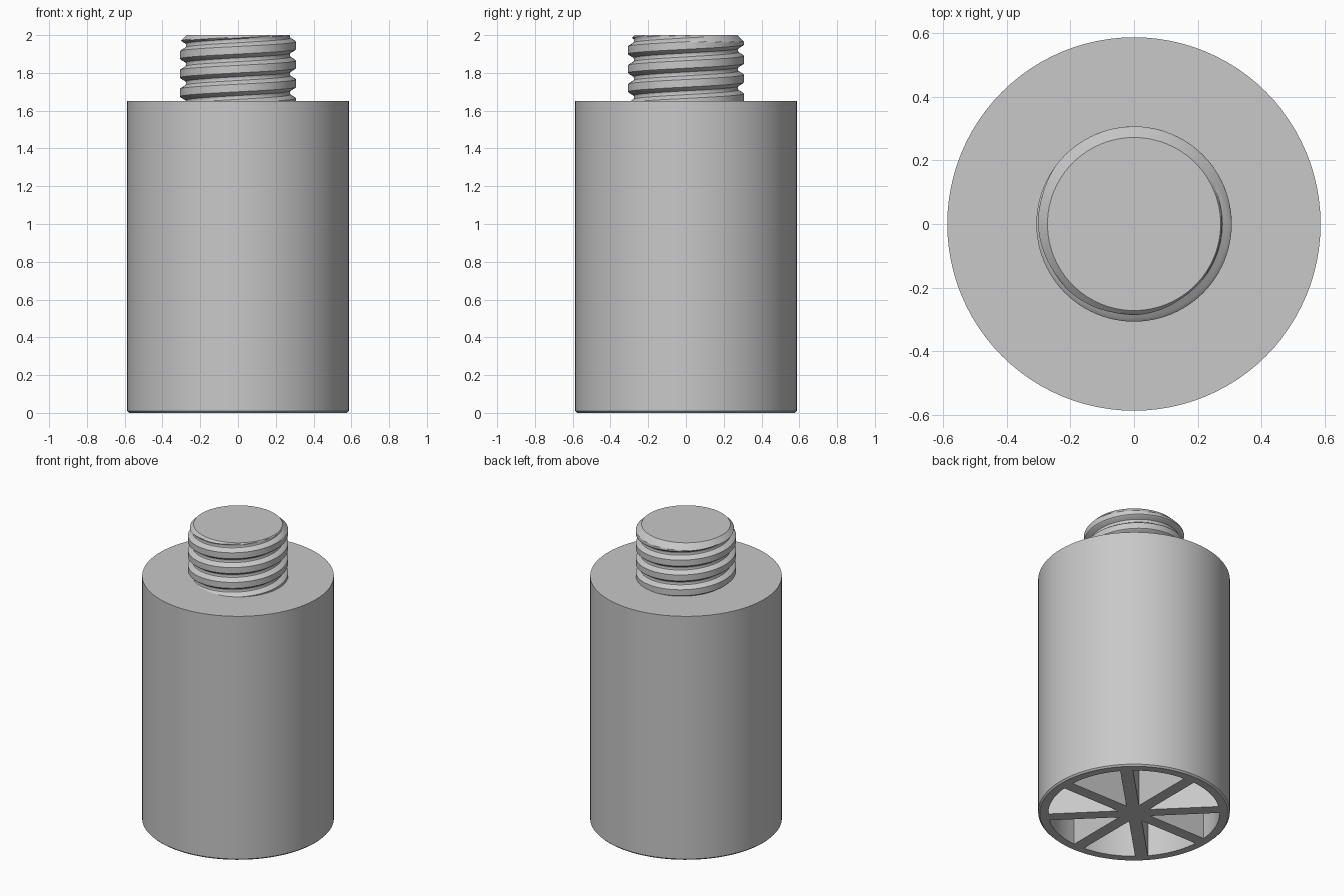
import bpy, bmesh
from math import sin, cos, asin, pi, radians

cube = bpy.data.objects.get("Cube")
if cube:
    bpy.data.objects.remove(cube, do_unlink=True)

SEG = 96
BODY_R, BODY_TOP, TOP = 0.587, 1.65, 2.0

grey = bpy.data.materials.new("light grey")
grey.use_nodes = True
colour = (0.58, 0.58, 0.58, 1)
grey.diffuse_color = colour
grey.node_tree.nodes["Principled BSDF"].inputs["Base Color"].default_value = colour


def make_object(name, bm):
    mesh = bpy.data.meshes.new(name)
    bm.to_mesh(mesh)
    bm.free()
    mesh.materials.append(grey)
    ob = bpy.data.objects.new(name, mesh)
    bpy.context.collection.objects.link(ob)
    return ob


def activate(ob):
    bpy.ops.object.select_all(action="DESELECT")
    ob.select_set(True)
    bpy.context.view_layer.objects.active = ob


def polar(r, a, z):
    return (r * cos(a), r * sin(a), z)


def bridge(bm, low, high):
    n = len(low)
    for i in range(n):
        j = (i + 1) % n
        bm.faces.new((low[i], low[j], high[j], high[i]))


# Body: solid cylinder with a fine chamfer at the foot
bm = bmesh.new()
rings = [[bm.verts.new(polar(r, 2 * pi * i / SEG, z)) for i in range(SEG)]
         for r, z in ((BODY_R - 0.01, 0), (BODY_R, 0.01), (BODY_R, BODY_TOP))]
for low, high in zip(rings, rings[1:]):
    bridge(bm, low, high)
bm.faces.new(rings[0][::-1])
bm.faces.new(rings[-1])
body = make_object("body", bm)

# Eight wedge pockets, leaving the outer wall and radial ribs
POCKET_R, RIB_HALF, CEILING = 0.525, 0.039, 1.55
half = pi / 8
apex = RIB_HALF / sin(half)
spread = half - asin(RIB_HALF / POCKET_R)
bm = bmesh.new()
for k in range(8):
    mid = (2 * k + 1) * half
    outline = [(apex, mid)]
    outline += [(POCKET_R, mid + spread * (s / 5 - 1)) for s in range(11)]
    low = [bm.verts.new(polar(r, a, -0.1)) for r, a in outline]
    high = [bm.verts.new(polar(r, a, CEILING)) for r, a in outline]
    bridge(bm, low, high)
    bm.faces.new(low[::-1])
    bm.faces.new(high)
cutter = make_object("pocket_cutter", bm)
cutter.hide_render = True

activate(body)
cut = body.modifiers.new("pockets", "BOOLEAN")
cut.operation = "DIFFERENCE"
cut.solver = "EXACT"
cut.object = cutter
bpy.ops.object.modifier_apply(modifier=cut.name)
bpy.data.objects.remove(cutter, do_unlink=True)

# Threaded stud: helical rows, trimmed by a conical lead-in at the top
PITCH, CREST, ROOT, TIP = 0.1, 0.307, 0.276, 0.272
CREST_MID, BASE, STEPS = 1.945, BODY_TOP - 0.01, 20


def thread_radius(t):
    # t is the position across one pitch, with the crest at zero
    d = min(t % 1, 1 - t % 1)
    blend = min(max((d - 0.22) / 0.19, 0), 1)
    return CREST + (ROOT - CREST) * blend


bm = bmesh.new()
columns = []
for c in range(SEG + 1):
    a = 2 * pi * c / SEG
    column = []
    for s in range(-5 * STEPS, 2 * STEPS + 1):
        t = s / STEPS
        z = CREST_MID + PITCH * (t + c / SEG)
        z = min(max(z, BASE), TOP)
        r = min(thread_radius(t), TIP + TOP - z)
        column.append(bm.verts.new(polar(r, a, z)))
    columns.append(column)
for left, right in zip(columns, columns[1:]):
    for s in range(len(left) - 1):
        bm.faces.new((left[s], right[s], right[s + 1], left[s + 1]))
bm.faces.new([bm.verts.new(polar(TIP, 2 * pi * i / SEG, TOP)) for i in range(SEG)])
bmesh.ops.remove_doubles(bm, verts=bm.verts, dist=0.0001)
# drop the flattened scraps hidden inside the body
scraps = [f for f in bm.faces if all(v.co.z < BASE + 0.0001 for v in f.verts)]
bmesh.ops.delete(bm, geom=scraps, context="FACES")
stud = make_object("threaded_stud", bm)

for ob in (body, stud):
    activate(ob)
    bpy.ops.object.shade_smooth_by_angle(angle=radians(25))
